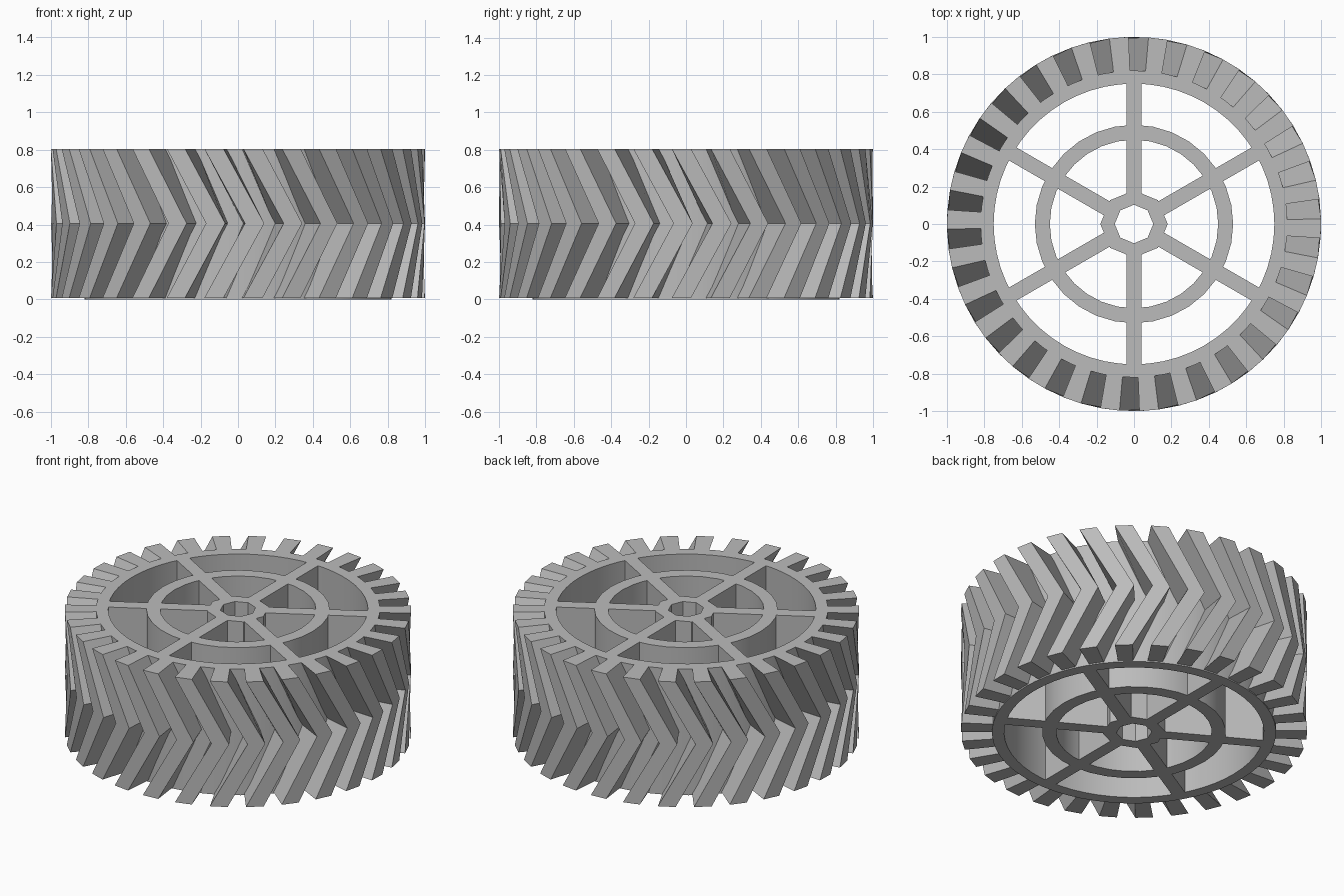
import bpy, bmesh, math
from math import sin, cos, radians, tau

if "Cube" in bpy.data.objects:
    bpy.data.objects.remove(bpy.data.objects["Cube"])

HEIGHT = 0.805
TEETH = 30
TWIST = radians(12.5)
ROOT_R, TIP_R = 0.79, 1.0

grey = bpy.data.materials.new("plain_grey")
grey.use_nodes = True
colour = (0.5, 0.5, 0.5, 1)
grey.diffuse_color = colour
grey.node_tree.nodes["Principled BSDF"].inputs["Base Color"].default_value = colour


def finish(name, bm, smooth=False):
    bmesh.ops.recalc_face_normals(bm, faces=bm.faces)
    mesh = bpy.data.meshes.new(name)
    bm.to_mesh(mesh)
    bm.free()
    mesh.materials.append(grey)
    obj = bpy.data.objects.new(name, mesh)
    bpy.context.collection.objects.link(obj)
    if smooth:
        bpy.ops.object.select_all(action="DESELECT")
        obj.select_set(True)
        bpy.context.view_layer.objects.active = obj
        bpy.ops.object.shade_smooth_by_angle(angle=radians(30))
    return obj


def polar(r, a, z):
    return (r * cos(a), r * sin(a), z)


def skin(bm, loops, closed):
    """Bridge equal-length vertex loops with quads."""
    pairs = list(zip(loops, loops[1:]))
    if closed:
        pairs.append((loops[-1], loops[0]))
    for a, b in pairs:
        for i in range(len(a)):
            j = (i + 1) % len(a)
            bm.faces.new((a[i], a[j], b[j], b[i]))


def tube(name, inner, outer, sides):
    """Full-height ring with a rectangular section."""
    bm = bmesh.new()
    section = [(inner, 0), (outer, 0), (outer, HEIGHT), (inner, HEIGHT)]
    loops = [[bm.verts.new(polar(r, tau * i / sides, z)) for r, z in section]
             for i in range(sides)]
    skin(bm, loops, True)
    return finish(name, bm, smooth=True)


# Concentric rings
tube("rim", 0.75, 0.82, 60)
tube("middle_ring", 0.45, 0.53, 32)
tube("hub", 0.103, 0.18, 8)

# Six straight spokes from hub to rim
bm = bmesh.new()
for k in range(6):
    a = radians(30 + 60 * k)
    loops = []
    for z in (0, HEIGHT):
        corners = [(0.14, -0.04), (0.78, -0.04), (0.78, 0.04), (0.14, 0.04)]
        loops.append([bm.verts.new((x * cos(a) - y * sin(a),
                                    x * sin(a) + y * cos(a), z))
                      for x, y in corners])
    skin(bm, loops, False)
    bm.faces.new(loops[0])
    bm.faces.new(loops[1])
finish("spokes", bm)

# Herringbone teeth: the section twists to mid height and back
bm = bmesh.new()
base = 0.008
levels = [(base, 0), ((base + HEIGHT) / 2, TWIST), (HEIGHT, 0)]
root_half, tip_half = radians(3.1), radians(2.95)
for k in range(TEETH):
    centre = tau * k / TEETH + radians(10.6)
    loops = []
    for z, turn in levels:
        a = centre + turn
        section = [(ROOT_R, a - root_half), (TIP_R, a - tip_half),
                   (TIP_R, a + tip_half), (ROOT_R, a + root_half)]
        loops.append([bm.verts.new(polar(r, t, z)) for r, t in section])
    skin(bm, loops, False)
    bm.faces.new(loops[0])
    bm.faces.new(loops[-1])
finish("herringbone_teeth", bm)
